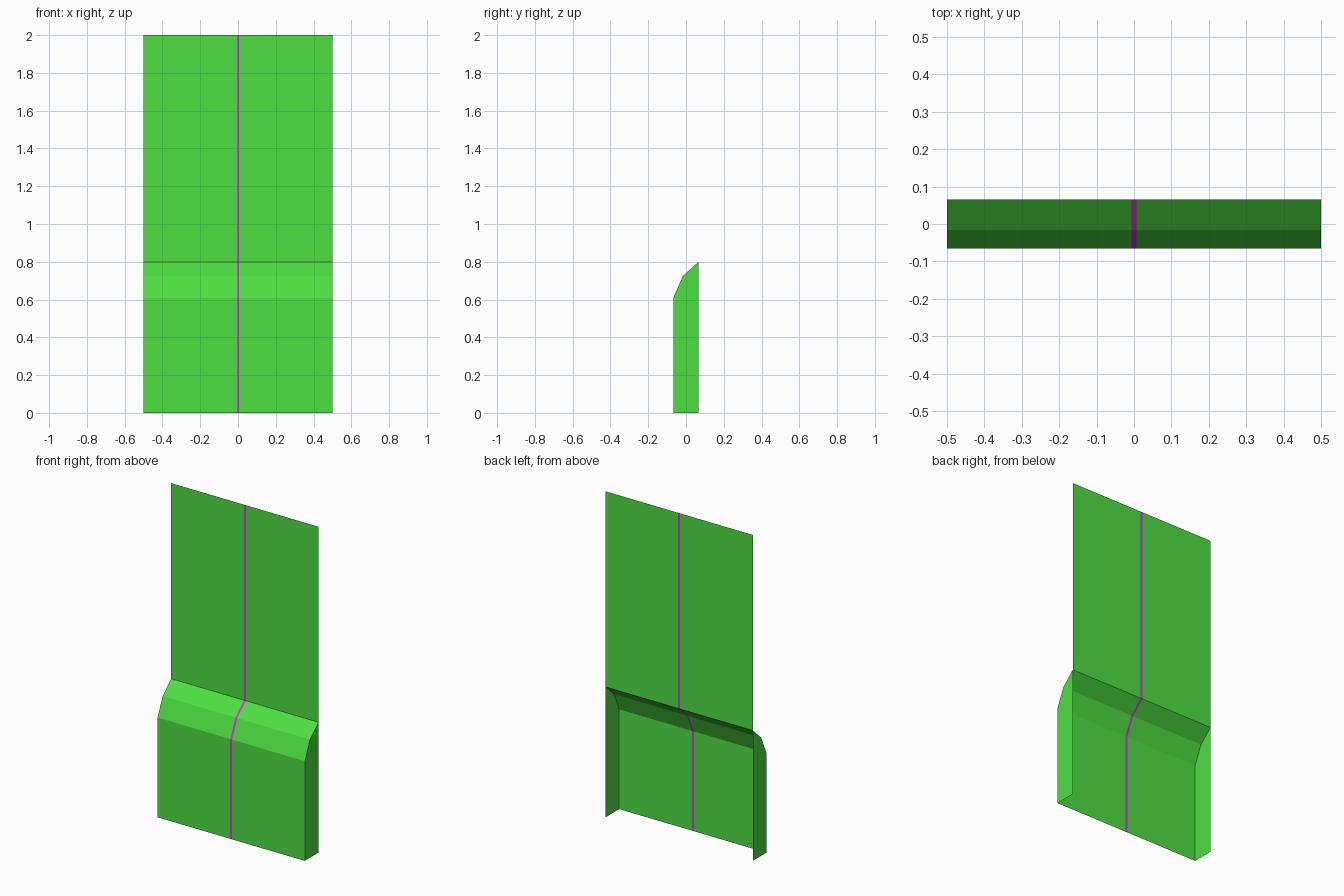
import bpy
import bmesh

cube = bpy.data.objects.get("Cube")
if cube:
    bpy.data.objects.remove(cube, do_unlink=True)

HALF_WIDTH, HALF_DEPTH, HALF_STRIPE = 0.5, 0.066, 0.0065


def material(name, colour):
    mat = bpy.data.materials.new(name)
    mat.use_nodes = True
    mat.diffuse_color = (*colour, 1)
    for node in mat.node_tree.nodes:
        if node.type == "BSDF_PRINCIPLED":
            node.inputs["Base Color"].default_value = (*colour, 1)
    return mat


green = material("bright green", (0.075, 0.74, 0.054))
magenta = material("magenta stripe", (0.72, 0.03, 0.74))


def finish(name, bm):
    bmesh.ops.remove_doubles(bm, verts=bm.verts, dist=0.0001)
    mesh = bpy.data.meshes.new(name)
    bm.to_mesh(mesh)
    bm.free()
    mesh.materials.append(green)
    mesh.materials.append(magenta)
    obj = bpy.data.objects.new(name, mesh)
    bpy.context.collection.objects.link(obj)
    return obj


def add_sheet(bm, profile):
    """Sweep a (y, z) profile across the width, with a stripe down the middle."""
    columns = (-HALF_WIDTH, -HALF_STRIPE, HALF_STRIPE, HALF_WIDTH)
    for i in range(3):
        for (y0, z0), (y1, z1) in zip(profile, profile[1:]):
            corners = ((columns[i], y0, z0), (columns[i + 1], y0, z0),
                       (columns[i + 1], y1, z1), (columns[i], y1, z1))
            face = bm.faces.new([bm.verts.new(c) for c in corners])
            face.material_index = 1 if i == 1 else 0


# Lower front with its two-step sloped shoulder, open at the back and below
front_profile = [(-HALF_DEPTH, 0), (-HALF_DEPTH, 0.612),
                 (-0.016, 0.725), (HALF_DEPTH, 0.8)]
bm = bmesh.new()
add_sheet(bm, front_profile)

# Side walls closing the ends of the base
outline = front_profile + [(HALF_DEPTH, 0)]
for side in (-1, 1):
    points = outline if side < 0 else outline[::-1]
    bm.faces.new([bm.verts.new((side * HALF_WIDTH, y, z)) for y, z in points])
finish("wall_base", bm)

# Thin upright sheet above the shoulder
bm = bmesh.new()
add_sheet(bm, [(HALF_DEPTH, 0.8), (HALF_DEPTH, 2)])
finish("upper_wall", bm)
